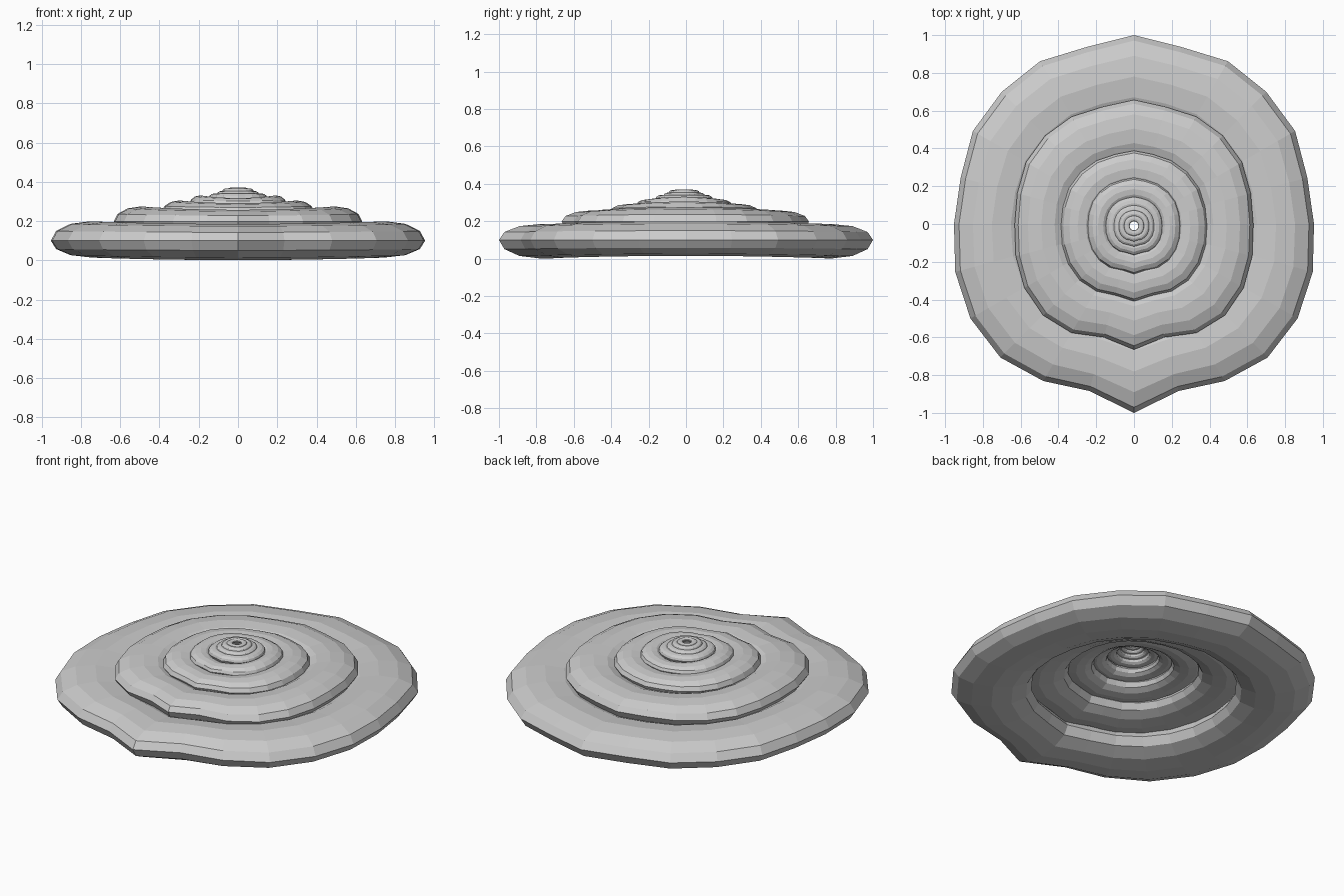
import bpy, bmesh, math

if "Cube" in bpy.data.objects:
    bpy.data.objects.remove(bpy.data.objects["Cube"])

# Half outlines, from front (-90 deg) to back (+90 deg) in 15 degree steps
OUTER = [1.0, .915, .96, 1.0, 1.0, .98, .953, .95, .985, .99, .995, .97, 1.0]
INNER = [.662, .618, .662, .68, .67, .648, .632, .64, .66, .665, .66, .645, .66]
N, SIDES = 24, 12


def tiered_ring(name, outline, width, z, half_h, shift=0.0, wob=0.0):
    """Closed flattened tube following a mirrored outline, evening out inward."""
    mean = sum(outline) / len(outline)
    bm = bmesh.new()
    rows = []
    for i in range(N):
        a = math.radians(-90 + i * 15)
        rim = outline[i if i <= 12 else N - i]
        lift = wob * math.cos(2 * a)
        row = []
        for k in range(SIDES):
            t = 2 * math.pi * k / SIDES
            inward = (1 - math.cos(t)) / 2
            r = mean + (rim - mean) * (1 - .8 * inward) - 2 * width * inward
            # rim edge stays level, top and bottom undulate
            zz = z + half_h * math.sin(t) + lift * abs(math.sin(t))
            row.append(bm.verts.new((r * math.cos(a), r * math.sin(a) + shift, zz)))
        rows.append(row)
    for i in range(N):
        p, q = rows[i], rows[(i + 1) % N]
        for k in range(SIDES):
            m = (k + 1) % SIDES
            bm.faces.new((p[k], q[k], q[m], p[m]))
    bmesh.ops.recalc_face_normals(bm, faces=bm.faces)
    me = bpy.data.meshes.new(name)
    bm.to_mesh(me)
    bm.free()
    ob = bpy.data.objects.new(name, me)
    bpy.context.collection.objects.link(ob)
    return ob


# Two large tiers
tiered_ring("base_tier", OUTER, .21, .10, .092, 0, .007)
tiered_ring("second_tier", INNER, .15, .198, .068, -.003, .009)

# Smaller tiers: rim radius, half width, centre height, half height
small = [(.395, .092, .248, .05), (.252, .058, .287, .037), (.153, .034, .316, .025),
         (.11, .024, .335, .018), (.082, .018, .352, .014), (.055, .016, .361, .009)]
for i, (r, w, z, h) in enumerate(small):
    outline = [r * (1 + .7 * (v / .652 - 1)) for v in INNER]
    tiered_ring(f"small_tier_{i + 1}", outline, w, z, h, -.01, .007 if i < 2 else 0)
